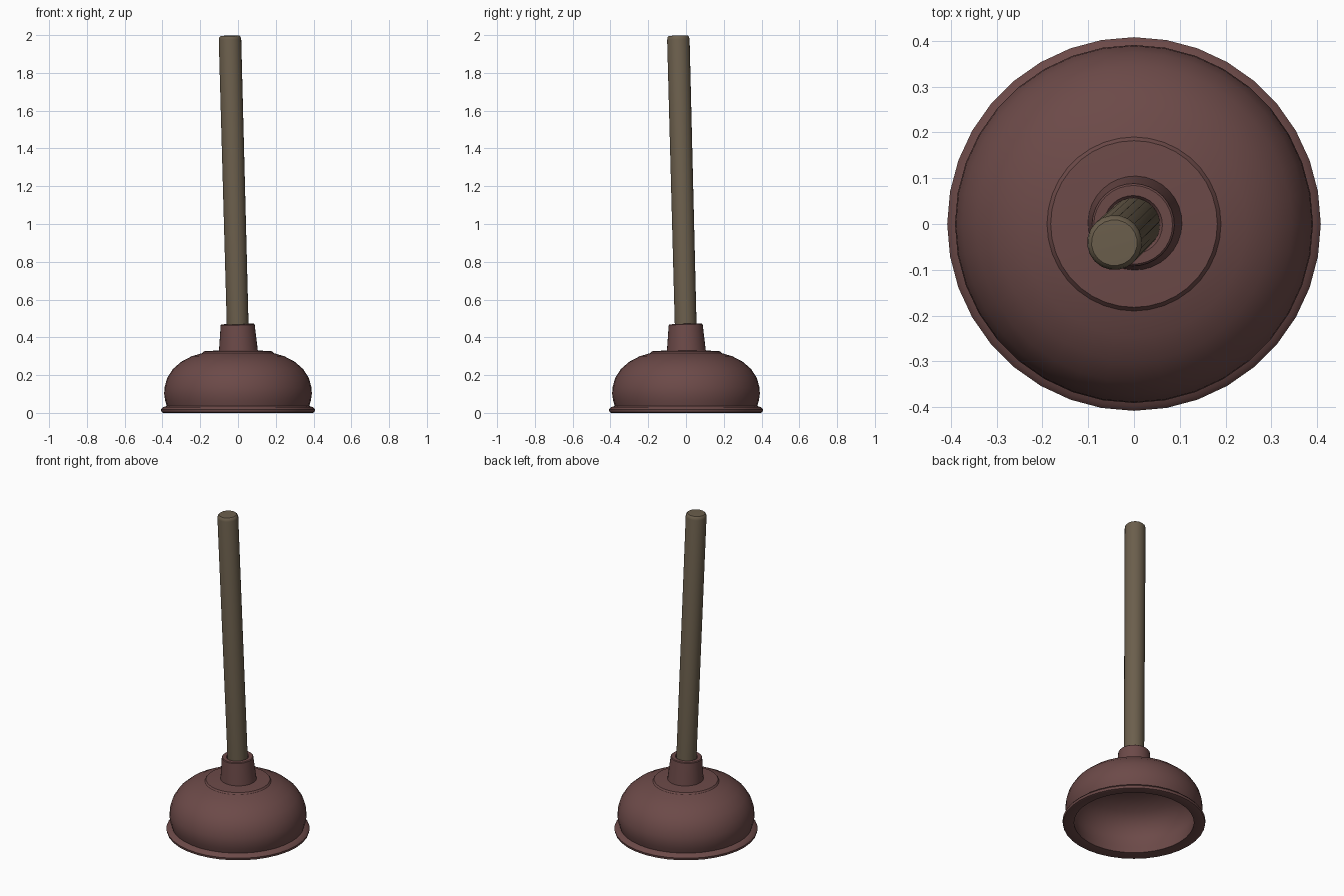
import bpy, bmesh, math
from mathutils import Vector, Matrix

if "Cube" in bpy.data.objects:
    bpy.data.objects.remove(bpy.data.objects["Cube"])


def material(name, rgb):
    m = bpy.data.materials.new(name)
    m.diffuse_color = (*rgb, 1)
    m.use_nodes = True
    m.node_tree.nodes["Principled BSDF"].inputs["Base Color"].default_value = m.diffuse_color
    return m


def lathe(name, profile, segs, mat, matrix=Matrix(), angle=35):
    """Spin (radius, z) points around z; radius 0 makes a pole."""
    bm = bmesh.new()
    rings = []
    for r, z in profile:
        if r == 0:
            rings.append([bm.verts.new((0, 0, z))] * segs)
        else:
            rings.append([bm.verts.new((r * math.cos(2 * math.pi * i / segs),
                                        r * math.sin(2 * math.pi * i / segs), z))
                          for i in range(segs)])
    for a, b in zip(rings, rings[1:]):
        for i in range(segs):
            j = (i + 1) % segs
            quad = list(dict.fromkeys((a[i], a[j], b[j], b[i])))
            bm.faces.new(quad)
    bmesh.ops.recalc_face_normals(bm, faces=bm.faces)
    bm.transform(matrix)
    me = bpy.data.meshes.new(name)
    bm.to_mesh(me)
    bm.free()
    me.materials.append(mat)
    ob = bpy.data.objects.new(name, me)
    bpy.context.collection.objects.link(ob)
    bpy.context.view_layer.objects.active = ob
    ob.select_set(True)
    bpy.ops.object.shade_smooth_by_angle(angle=math.radians(angle))
    ob.select_set(False)
    return ob


rubber = material("dull red rubber", (0.15, 0.068, 0.065))
wood = material("aged wood", (0.148, 0.114, 0.073))

# Rubber cup: outer dome, rolled rim, hollow inside
cup = [(0, 0.332), (0.10, 0.331), (0.182, 0.326), (0.19, 0.316), (0.245, 0.300),
       (0.300, 0.271), (0.345, 0.232), (0.375, 0.185), (0.389, 0.135),
       (0.391, 0.10), (0.386, 0.065), (0.377, 0.036), (0.398, 0.030),
       (0.408, 0.018), (0.405, 0.004), (0.395, 0.0), (0.342, 0.008),
       (0.350, 0.05), (0.360, 0.10), (0.357, 0.14), (0.335, 0.195),
       (0.285, 0.243), (0.19, 0.28), (0.09, 0.292), (0, 0.294)]
lathe("rubber_cup", cup, 36, rubber)

# Handle and collar share a slightly leaning axis
base = Vector((0, 0, 0.40))
axis = Vector((-0.043, -0.041, 1.60))
lean = Matrix.Translation(base) @ axis.to_track_quat('Z', 'Y').to_matrix().to_4x4()

# Tapered collar with open socket
collar = [(0.104, -0.085), (0.101, -0.05), (0.090, 0.066), (0.086, 0.070),
          (0.064, 0.070), (0.058, 0.062), (0.058, 0.0)]
lathe("collar", collar, 32, rubber, lean)

# Wooden handle with rounded tip
n = 1.5995
handle = [(0, -0.03), (0.058, -0.03), (0.060, n - 0.022), (0.057, n - 0.009),
          (0.050, n - 0.002), (0, n)]
lathe("handle", handle, 20, wood, lean)
